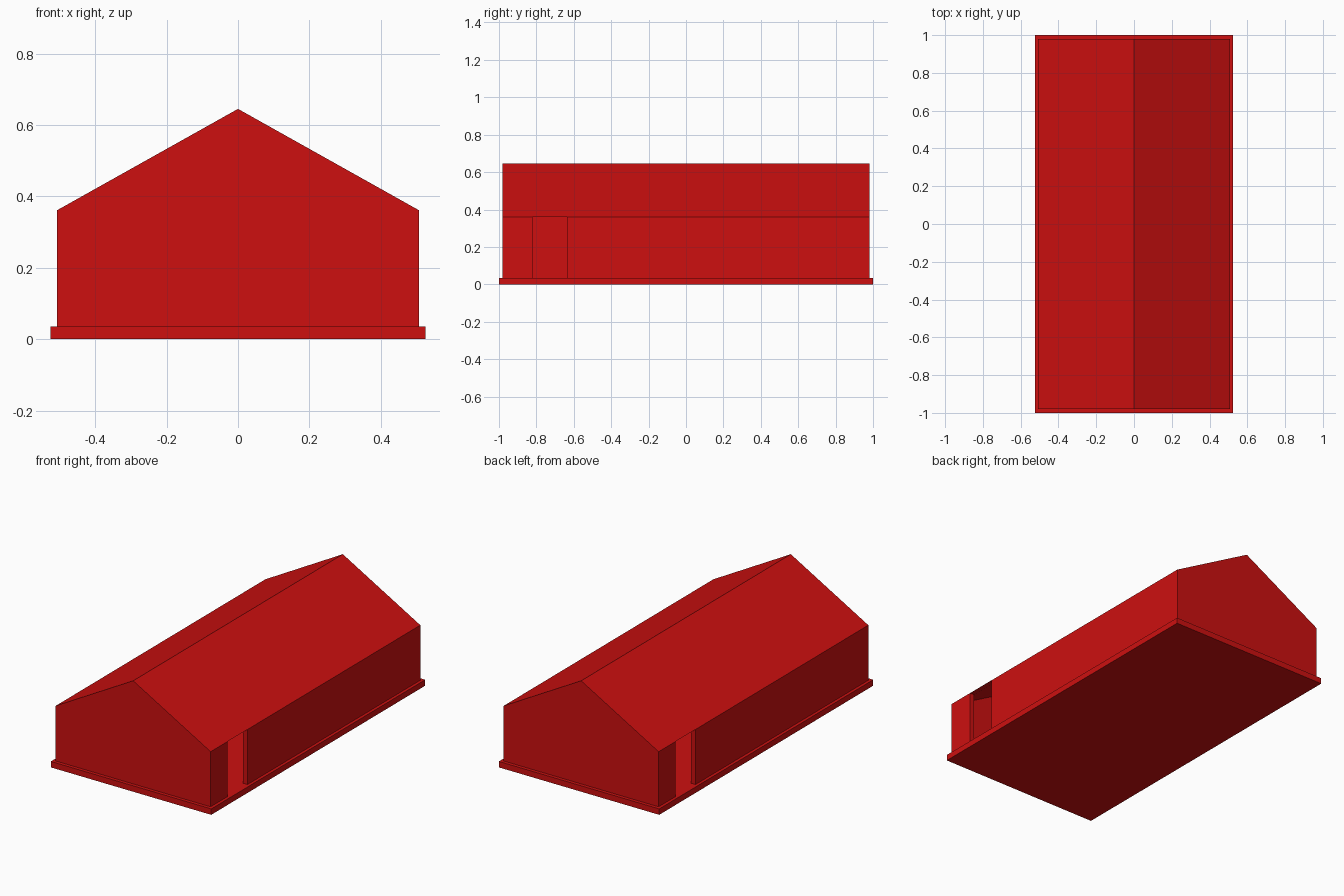
import bpy
import bmesh

cube = bpy.data.objects.get("Cube")
if cube:
    bpy.data.objects.remove(cube, do_unlink=True)

RED = (0.61, 0.005, 0.005, 1.0)
red = bpy.data.materials.new("barn red")
red.use_nodes = True
red.diffuse_color = RED
red.node_tree.nodes["Principled BSDF"].inputs["Base Color"].default_value = RED

HALF_W, HALF_L = 0.507, 0.98      # outer half width and length of the house
FLOOR, EAVE, RIDGE = 0.035, 0.361, 0.645
WALL = 0.03                       # wall thickness


def extrude(name, profile, y0, y1):
    """Extrude an (x, z) profile along y."""
    bm = bmesh.new()
    face = bm.faces.new([bm.verts.new((x, y0, z)) for x, z in profile])
    new = bmesh.ops.extrude_face_region(bm, geom=[face])["geom"]
    verts = [v for v in new if isinstance(v, bmesh.types.BMVert)]
    bmesh.ops.translate(bm, verts=verts, vec=(0, y1 - y0, 0))
    bmesh.ops.recalc_face_normals(bm, faces=bm.faces)
    mesh = bpy.data.meshes.new(name)
    bm.to_mesh(mesh)
    bm.free()
    mesh.materials.append(red)
    obj = bpy.data.objects.new(name, mesh)
    bpy.context.collection.objects.link(obj)
    return obj


def box(name, x0, x1, y0, y1, z0, z1):
    return extrude(name, [(x0, z0), (x1, z0), (x1, z1), (x0, z1)], y0, y1)


# Foundation slab, also the inside floor
box("foundation", -0.525, 0.525, -1, 1, 0, FLOOR)

# Roof: sloped shell with a narrow flat soffit over the side walls
inner = HALF_W - WALL
extrude("roof", [(-HALF_W, EAVE), (0, RIDGE), (HALF_W, EAVE),
                 (inner, EAVE), (0, RIDGE - 0.018), (-inner, EAVE)],
        -HALF_L, HALF_L)

# Gable walls at both ends
gable_w = HALF_W - 0.003
gable = [(-gable_w, FLOOR), (gable_w, FLOOR), (gable_w, EAVE),
         (0, RIDGE - 0.003), (-gable_w, EAVE)]
extrude("front_gable", gable, -HALF_L, -HALF_L + 0.035)
extrude("back_gable", gable, HALF_L - 0.035, HALF_L)

# Side walls, each with a full-height doorway near one end;
# the right-hand side is the left one turned half a circle
for side, s in (("left", 1), ("right", -1)):
    for part, a, b in (("short_wall", -HALF_L, -0.82), ("long_wall", -0.635, HALF_L)):
        xs = sorted((s * inner, s * HALF_W))
        ys = sorted((s * a, s * b))
        box(f"{side}_{part}", *xs, *ys, FLOOR, EAVE)
